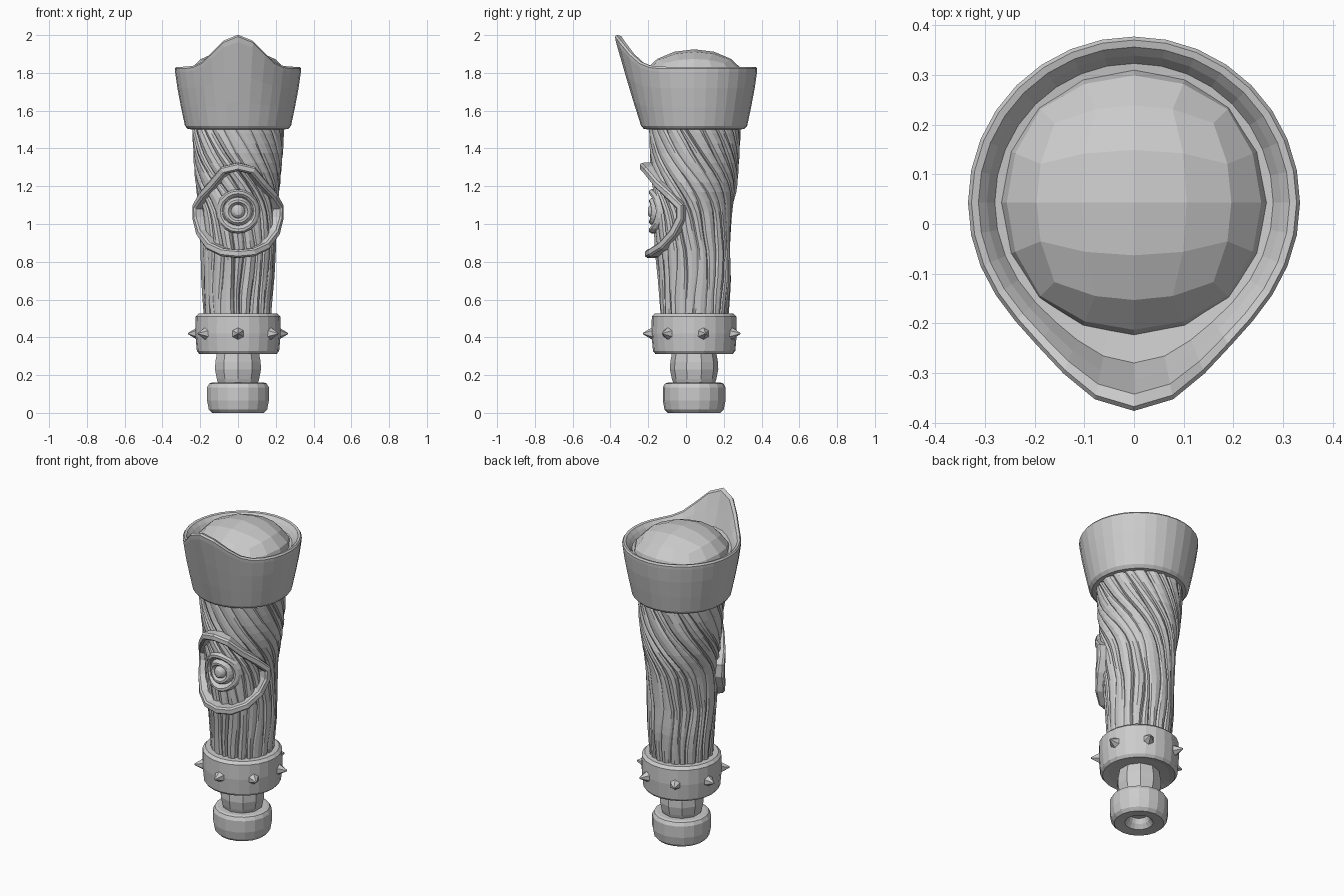
import bpy, bmesh, math, random
from mathutils import Vector, Matrix

if "Cube" in bpy.data.objects:
    bpy.data.objects.remove(bpy.data.objects["Cube"])

random.seed(4)
CY = 0.043          # axis of the whole handle in y
TAU = math.tau


def loft(name, rings, cap=True, closed=False):
    """Skin a list of equal-length point rings into one flat-shaded object."""
    bm = bmesh.new()
    vr = [[bm.verts.new(p) for p in ring] for ring in rings]
    n = len(vr[0])
    pairs = list(zip(vr, vr[1:])) + ([(vr[-1], vr[0])] if closed else [])
    for a, b in pairs:
        for i in range(n):
            j = (i + 1) % n
            bm.faces.new((a[i], a[j], b[j], b[i]))
    if cap and not closed:
        bm.faces.new(vr[0])
        bm.faces.new(vr[-1])
    return finish(name, bm)


def finish(name, bm):
    bmesh.ops.recalc_face_normals(bm, faces=bm.faces)
    me = bpy.data.meshes.new(name)
    bm.to_mesh(me)
    bm.free()
    ob = bpy.data.objects.new(name, me)
    bpy.context.collection.objects.link(ob)
    return ob


def lathe(name, profile, sides):
    return loft(name, [[(r * math.sin(TAU * i / sides), CY - r * math.cos(TAU * i / sides), z)
                        for i in range(sides)] for r, z in profile])


def interp(table, z):
    """Smooth-stepped lookup in rows of (z, value, ...)."""
    z = min(max(z, table[0][0]), table[-1][0])
    for a, b in zip(table, table[1:]):
        if z <= b[0]:
            t = (z - a[0]) / (b[0] - a[0])
            return [u + (v - u) * t for u, v in zip(a[1:], b[1:])]


# Pommel with a socket underneath, neck and collar
lathe("pommel", [(0.05, 0.06), (0.06, 0.03), (0.08, 0.005), (0.14, 0), (0.157, 0.018), (0.166, 0.065),
                 (0.166, 0.135), (0.155, 0.155), (0.14, 0.16), (0.09, 0.16)], 18)
lathe("neck", [(0.105, 0.14), (0.118, 0.18), (0.128, 0.23), (0.126, 0.27), (0.115, 0.33)], 10)
lathe("collar", [(0.10, 0.325), (0.17, 0.32), (0.205, 0.312), (0.218, 0.328), (0.226, 0.42), (0.224, 0.51),
                 (0.208, 0.526), (0.165, 0.526)], 24)

# Seven spikes around the collar
for k in range(7):
    a = TAU * k / 7
    bm = bmesh.new()
    bmesh.ops.create_cone(bm, cap_ends=True, segments=6, radius1=0.042, radius2=0.004, depth=0.065)
    d = Vector((math.sin(a), -math.cos(a), 0))
    rot = d.to_track_quat('Z', 'Y').to_matrix().to_4x4()
    bm.transform(Matrix.Translation(d * 0.238 + Vector((0, CY, 0.42))) @ rot)
    finish(f"spike_{k + 1}", bm)

# Twisted, grooved shaft: rows are z, centre y, radius, twist angle
shape = [(0.50, 0.045, 0.175, 0.0), (0.62, 0.047, 0.184, 0.0), (0.72, 0.047, 0.191, 0.05),
         (0.85, 0.038, 0.196, 0.10), (0.95, 0.036, 0.200, 0.02), (1.05, 0.036, 0.204, -0.05),
         (1.13, 0.040, 0.211, -0.22), (1.20, 0.046, 0.221, -0.45), (1.35, 0.047, 0.235, -0.95),
         (1.53, 0.045, 0.243, -1.40)]
ridges = 21
depth = [random.uniform(0.012, 0.024) for _ in range(ridges)]
shift = [random.uniform(-0.06, 0.06) for _ in range(ridges)]
rings = []
for s in range(21):
    z = 0.50 + 1.03 * s / 20
    cy, r, tw = interp(shape, z)
    ring = []
    for k in range(ridges):
        wob = shift[k] + 0.035 * math.sin(9 * z + k * 2.3)
        for f, cut in ((0.0, 1.0), (0.14, 0.15), (0.5, -0.25), (0.82, 0.1)):
            a = TAU * (k + f) / ridges + tw + wob * (1 - f)
            a += f * (shift[(k + 1) % ridges] + 0.035 * math.sin(9 * z + ((k + 1) % ridges) * 2.3))
            rr = r - depth[k] * cut * (0.75 + 0.4 * math.sin(7 * z + k))
            ring.append((rr * math.cos(a), cy + rr * math.sin(a), z))
    rings.append(ring)
loft("twisted_shaft", rings)

# Cup with a pointed front lip: rows are radius, z, share of lip reach, share of lip rise
cup = [(0.20, 1.50, 0, 0), (0.265, 1.502, 0, 0), (0.281, 1.52, 0, 0), (0.302, 1.62, 0.22, 0.15),
       (0.321, 1.72, 0.5, 0.4), (0.333, 1.805, 0.95, 0.93), (0.334, 1.822, 1, 1),
       (0.327, 1.832, 0.98, 1), (0.313, 1.829, 0.85, 0.97), (0.296, 1.81, 0.7, 0.5),
       (0.28, 1.785, 0.5, 0.05), (0.2, 1.775, 0, 0)]
rings = []
for r, z, reach, rise in cup:
    ring = []
    for i in range(32):
        a = TAU * i / 32
        phi = math.degrees(min(a, TAU - a))
        b = math.exp(-(phi / 25) ** 2)
        rr = r + 0.085 * b * reach
        ring.append((rr * math.sin(a), CY - rr * math.cos(a), z + 0.17 * b * rise))
    rings.append(ring)
loft("cup", rings)

# Domed filling: a subdivided cube pushed out to a flattened ball
bm = bmesh.new()
bmesh.ops.create_cube(bm, size=2)
bmesh.ops.subdivide_edges(bm, edges=bm.edges, cuts=3, use_grid_fill=True)
for v in bm.verts:
    d = Vector([math.tan(c * math.pi / 4) for c in v.co]).normalized()
    v.co = (d.x * 0.277, CY + d.y * 0.277, 1.75 + d.z * 0.175)
finish("dome", bm)

# Eyelids: a chamfered bar swept round the front of the shaft
half = [(0, -0.222, 1.303), (0.075, -0.205, 1.285), (0.13, -0.15, 1.215), (0.185, -0.085, 1.15),
        (0.218, -0.03, 1.09), (0.216, -0.03, 1.03), (0.198, -0.065, 0.955), (0.15, -0.125, 0.885),
        (0.08, -0.178, 0.85), (0, -0.195, 0.842)]
path = [Vector(p) for p in half] + [Vector((-x, y, z)) for x, y, z in half[-2:0:-1]]
section = [(-0.023, -0.06), (-0.021, 0.012), (-0.012, 0.022), (0.012, 0.022), (0.021, 0.012), (0.023, -0.06)]
rings = []
for i, p in enumerate(path):
    t = (path[(i + 1) % len(path)] - path[i - 1]).normalized()
    n = Vector((p.x, p.y - CY, 0)).normalized()
    n = (n - t * n.dot(t)).normalized()
    b = t.cross(n)
    rings.append([p + b * u + n * v for u, v in section])
loft("eyelids", rings, closed=True)

# Eye: raised rings and pupil, wrapped around the shaft
eye = [(0.118, -0.06), (0.117, -0.008), (0.108, 0.004), (0.094, 0.004), (0.084, -0.006), (0.079, -0.02),
       (0.073, -0.006), (0.064, 0.003), (0.052, 0.003), (0.044, -0.008), (0.037, -0.016),
       (0.032, -0.002), (0.02, 0.008), (0.007, 0.01)]
rings = []
for r, h in eye:
    ring = []
    for i in range(20):
        x, dz = r * math.cos(TAU * i / 20), r * math.sin(TAU * i / 20)
        ring.append((x, -0.192 - h + 4.2 * x * x, 1.067 + dz * (1 if r > 0.08 or r < 0.04 else 0.95)))
    rings.append(ring)
loft("eye", rings)
